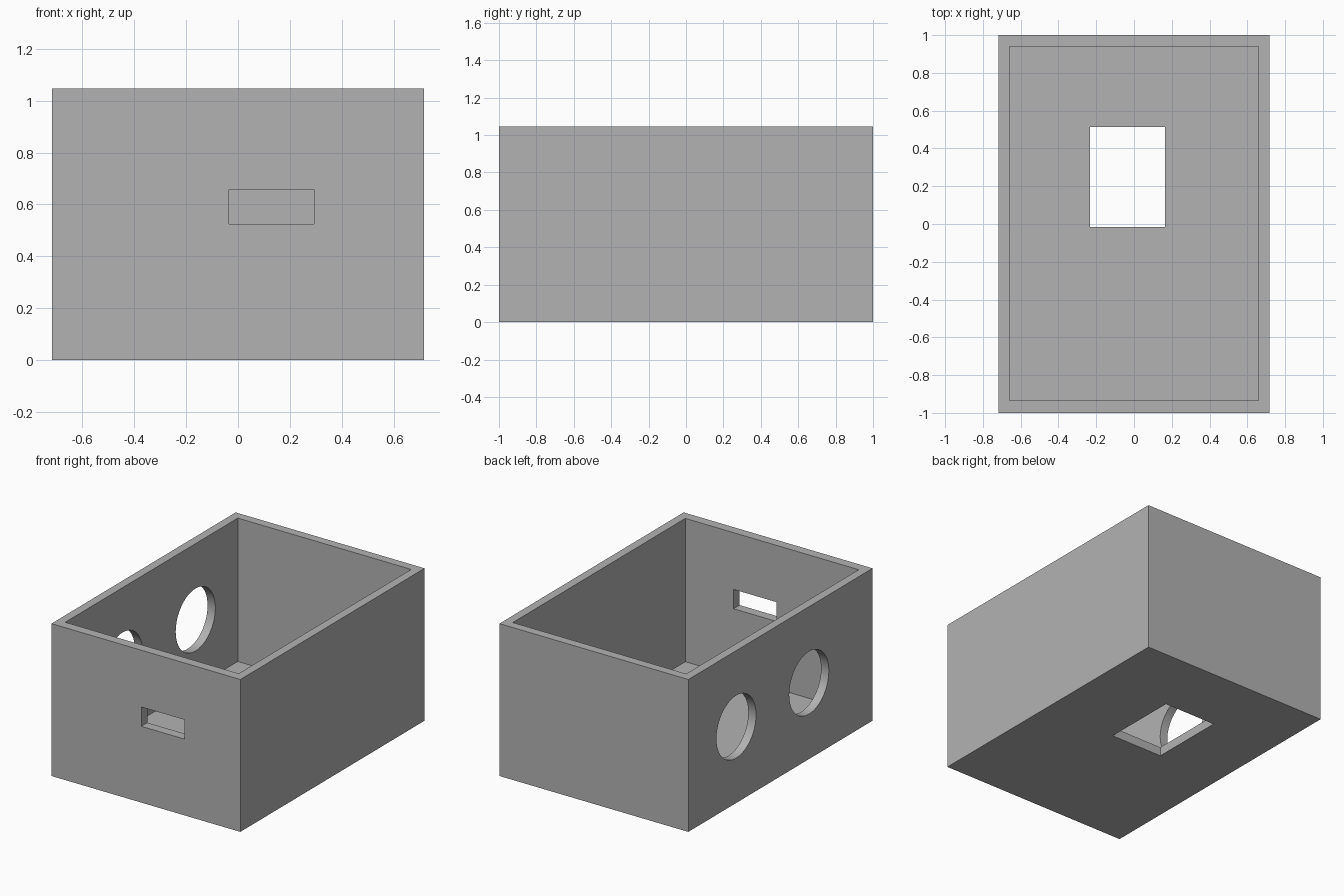
import bpy
import math

default = bpy.data.objects.get("Cube")
if default:
    bpy.data.objects.remove(default, do_unlink=True)

# Outer size of the enclosure
HALF_X, HALF_Y, HEIGHT = 0.718, 1.0, 1.047

grey = bpy.data.materials.new("plain grey")
grey.use_nodes = True
colour = (0.45, 0.45, 0.45, 1)
grey.diffuse_color = colour
grey.node_tree.nodes["Principled BSDF"].inputs["Base Color"].default_value = colour


def block(name, x, y, z):
    """Box given by its (min, max) range on each axis."""
    ranges = (x, y, z)
    bpy.ops.mesh.primitive_cube_add(size=1, location=[(a + b) / 2 for a, b in ranges])
    ob = bpy.context.object
    ob.name = name
    ob.scale = [b - a for a, b in ranges]
    bpy.ops.object.transform_apply(location=True, rotation=False, scale=True)
    ob.data.materials.append(grey)
    return ob


def side_hole(name, y, z, radius):
    """Round cutter running through the -x wall."""
    bpy.ops.mesh.primitive_cylinder_add(vertices=64, radius=radius, depth=0.4,
                                        location=(-HALF_X, y, z),
                                        rotation=(0, math.pi / 2, 0))
    ob = bpy.context.object
    ob.name = name
    ob.data.materials.append(grey)
    return ob


# Solid body, then everything cut out of it
box = block("enclosure_box", (-HALF_X, HALF_X), (-HALF_Y, HALF_Y), (0, HEIGHT))
cutters = [
    block("cavity", (-0.659, 0.659), (-0.934, 0.939), (0.062, HEIGHT + 0.2)),
    block("front_slot", (-0.035, 0.293), (-1.2, -0.8), (0.524, 0.657)),
    block("floor_opening", (-0.233, 0.164), (-0.016, 0.513), (-0.2, 0.2)),
    side_hole("rear_round_hole", 0.48, 0.524, 0.215),
    side_hole("front_round_hole", -0.31, 0.524, 0.215),
]

for cutter in cutters:
    cutter.hide_render = True
    cut = box.modifiers.new(cutter.name, "BOOLEAN")
    cut.operation = "DIFFERENCE"
    cut.solver = "EXACT"
    cut.object = cutter

bpy.ops.object.select_all(action="DESELECT")
box.select_set(True)
bpy.context.view_layer.objects.active = box
for name in [m.name for m in box.modifiers]:
    bpy.ops.object.modifier_apply(modifier=name)
for cutter in cutters:
    bpy.data.objects.remove(cutter, do_unlink=True)

# Smooth the round holes, keep the box edges crisp
bpy.ops.object.shade_smooth_by_angle()
